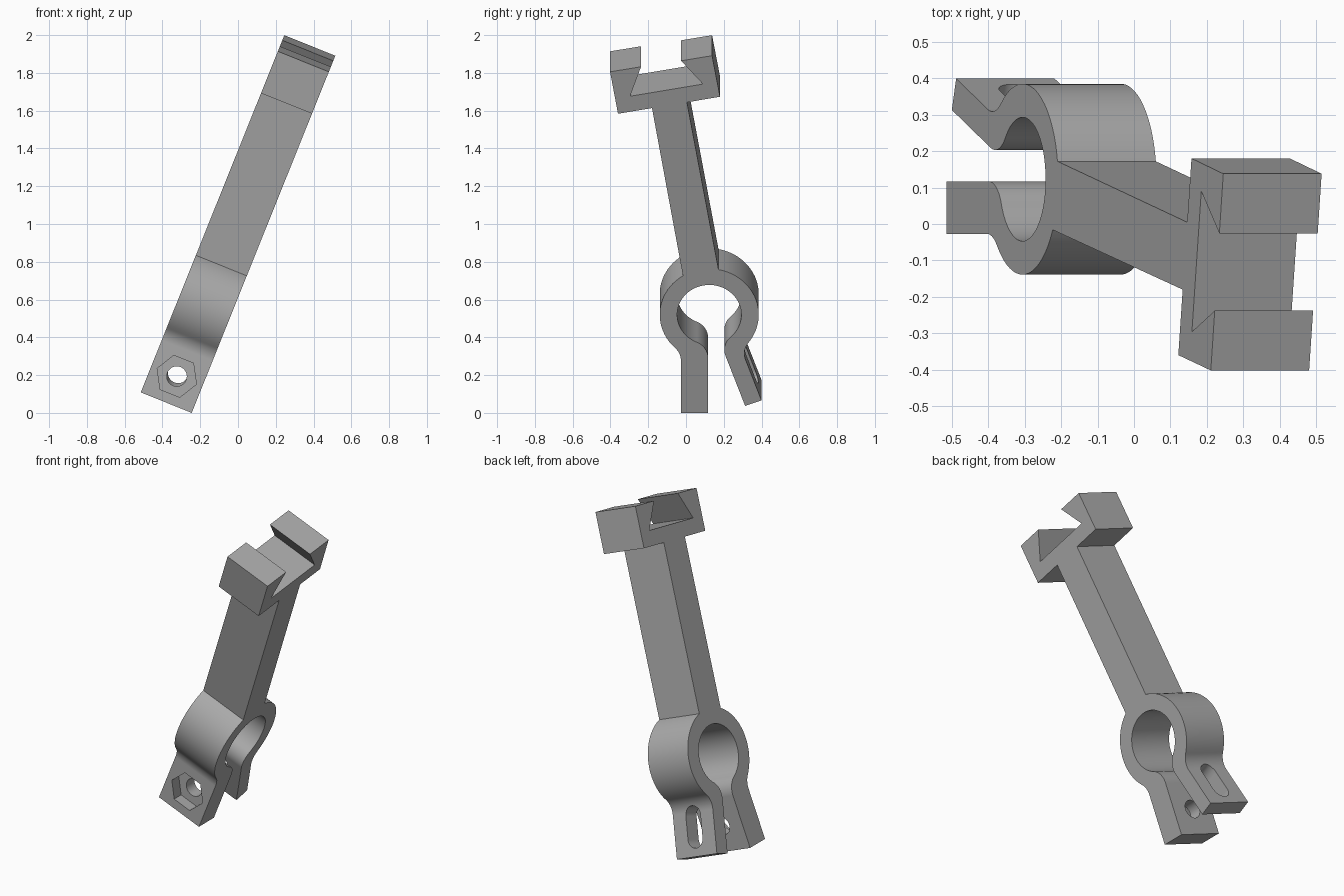
import bpy, bmesh
from math import sin, cos, pi, radians, atan2
from mathutils import Vector, Matrix

if "Cube" in bpy.data.objects:
    bpy.data.objects.remove(bpy.data.objects["Cube"], do_unlink=True)

WIDTH = 0.291                   # extrusion width of the whole bracket
TILT = radians(21.9)            # sideways lean of the bracket
RING = Vector((0.123, 0.56))    # clamp ring centre in the profile plane (y, height)
OUTER, INNER, FILLET = 0.262, 0.17, 0.1
LEAN = radians(20)              # splay of the rear clamp leg
X, Y, Z = Vector((1, 0, 0)), Vector((0, 1, 0)), Vector((0, 0, 1))
PLACE = Matrix.Translation((-0.515, 0, WIDTH * sin(TILT))) @ Matrix.Rotation(TILT, 4, 'Y')

grey = bpy.data.materials.new("plain grey")
grey.use_nodes = True
colour = (0.4, 0.4, 0.4, 1)
grey.diffuse_color = colour
grey.node_tree.nodes["Principled BSDF"].inputs["Base Color"].default_value = colour


def prism(name, points, origin, a, b, depth):
    """Extrude a flat outline, drawn on axes a and b, along the depth vector."""
    bm = bmesh.new()
    face = bm.faces.new([bm.verts.new(origin + a * p[0] + b * p[1]) for p in points])
    made = bmesh.ops.extrude_face_region(bm, geom=[face])["geom"]
    bmesh.ops.translate(bm, vec=depth, verts=[v for v in made if isinstance(v, bmesh.types.BMVert)])
    bmesh.ops.recalc_face_normals(bm, faces=bm.faces)
    mesh = bpy.data.meshes.new(name)
    bm.to_mesh(mesh)
    bm.free()
    mesh.materials.append(grey)
    obj = bpy.data.objects.new(name, mesh)
    obj.matrix_world = PLACE
    bpy.context.collection.objects.link(obj)
    return obj


def arc(centre, start, end, long_way=False):
    """Points on an arc from start to end, by the short or the long way round."""
    s, e = start - centre, end - centre
    a0 = atan2(s.y, s.x)
    turn = (atan2(e.y, e.x) - a0 + pi) % (2 * pi) - pi
    if long_way:
        turn += -2 * pi if turn > 0 else 2 * pi
    n = max(4, round(abs(turn) / radians(5)))
    return [centre + s.length * Vector((cos(a0 + turn * i / n), sin(a0 + turn * i / n)))
            for i in range(n + 1)]


def fillet(foot, lean, side, radius):
    """Fillet between a leg line and a ring circle: its centre, leg end and ring end."""
    along = Vector((-sin(lean), cos(lean)))
    normal = side * Vector((cos(lean), sin(lean)))
    base = foot + normal * FILLET
    v = base - RING
    h = v.dot(along)
    s = -h - (h * h - v.length_squared + (radius + FILLET) ** 2) ** 0.5
    centre = base + along * s
    return centre, centre - normal * FILLET, RING + (centre - RING) * radius / (radius + FILLET)


def on_ring(y):
    return Vector((y, RING.y + (OUTER ** 2 - (y - RING.x) ** 2) ** 0.5))


# Feet of the two clamp legs
front_out, front_in = Vector((-0.027, 0)), Vector((0.117, 0))
back_in = Vector((0.313, 0.04))
back_out = back_in + 0.092 * Vector((cos(LEAN), sin(LEAN)))
fo = fillet(front_out, 0, -1, OUTER)
fi = fillet(front_in, 0, -1, INNER)
bo = fillet(back_out, LEAN, 1, OUTER)
bi = fillet(back_in, LEAN, 1, INNER)

# Arm and dovetail head
stem_front, stem_back = on_ring(-0.016), on_ring(0.172)
head = [(-0.18, 1.739), (-0.36, 1.707), (-0.402, 1.946), (-0.238, 1.975), (-0.296, 1.807),
        (0.09, 1.876), (-0.026, 2.009), (0.138, 2.038), (0.18, 1.804), (0.005, 1.772)]

# Whole side profile
outline = [front_out] + arc(*fo)
outline += arc(RING, fo[2], stem_front)[1:] + [Vector(p) for p in head]
outline += arc(RING, stem_back, bo[2]) + arc(bo[0], bo[2], bo[1])[1:]
outline += [back_out, back_in] + arc(*bi)
outline += arc(RING, bi[2], fi[2], long_way=True)[1:]
outline += arc(fi[0], fi[2], fi[1])[1:] + [front_in]
bracket = prism("clamp_bracket", outline, Vector(), Y, Z, X * WIDTH)


def ring_points(radius, n):
    return [(radius * cos(2 * pi * i / n), radius * sin(2 * pi * i / n)) for i in range(n)]


# Bolt hole and nut recess in the front leg, slot in the back leg
bolt = Vector((WIDTH / 2, -0.1, 0.15))
leg_dir, leg_normal = Vector((0, -sin(LEAN), cos(LEAN))), Vector((0, cos(LEAN), sin(LEAN)))
slot_at = Vector((WIDTH / 2, back_in.x, back_in.y)) + leg_dir * 0.165 - leg_normal * 0.04
slot = [(0.053 * cos(pi * i / 16), 0.053 * sin(pi * i / 16) + 0.065) for i in range(17)]
slot += [(-x, -y) for x, y in slot]
cutters = [prism("bolt_hole_cutter", ring_points(0.053, 40), bolt, X, Z, Y * 0.27),
           prism("nut_recess_cutter", ring_points(0.112, 6), bolt, X, Z, Y * 0.14),
           prism("slot_cutter", slot, slot_at, X, leg_dir, leg_normal * 0.2)]

bpy.ops.object.select_all(action='DESELECT')
bpy.context.view_layer.objects.active = bracket
bracket.select_set(True)
for cutter in cutters:
    cutter.hide_render = True
    mod = bracket.modifiers.new(cutter.name, 'BOOLEAN')
    mod.operation, mod.solver, mod.object = 'DIFFERENCE', 'EXACT', cutter
    bpy.ops.object.modifier_apply(modifier=mod.name)
    bpy.data.objects.remove(cutter, do_unlink=True)

# Smooth curves, flat faces
bpy.ops.object.shade_smooth_by_angle(angle=radians(25))
weighted = bracket.modifiers.new("even_shading", 'WEIGHTED_NORMAL')
weighted.keep_sharp = True
